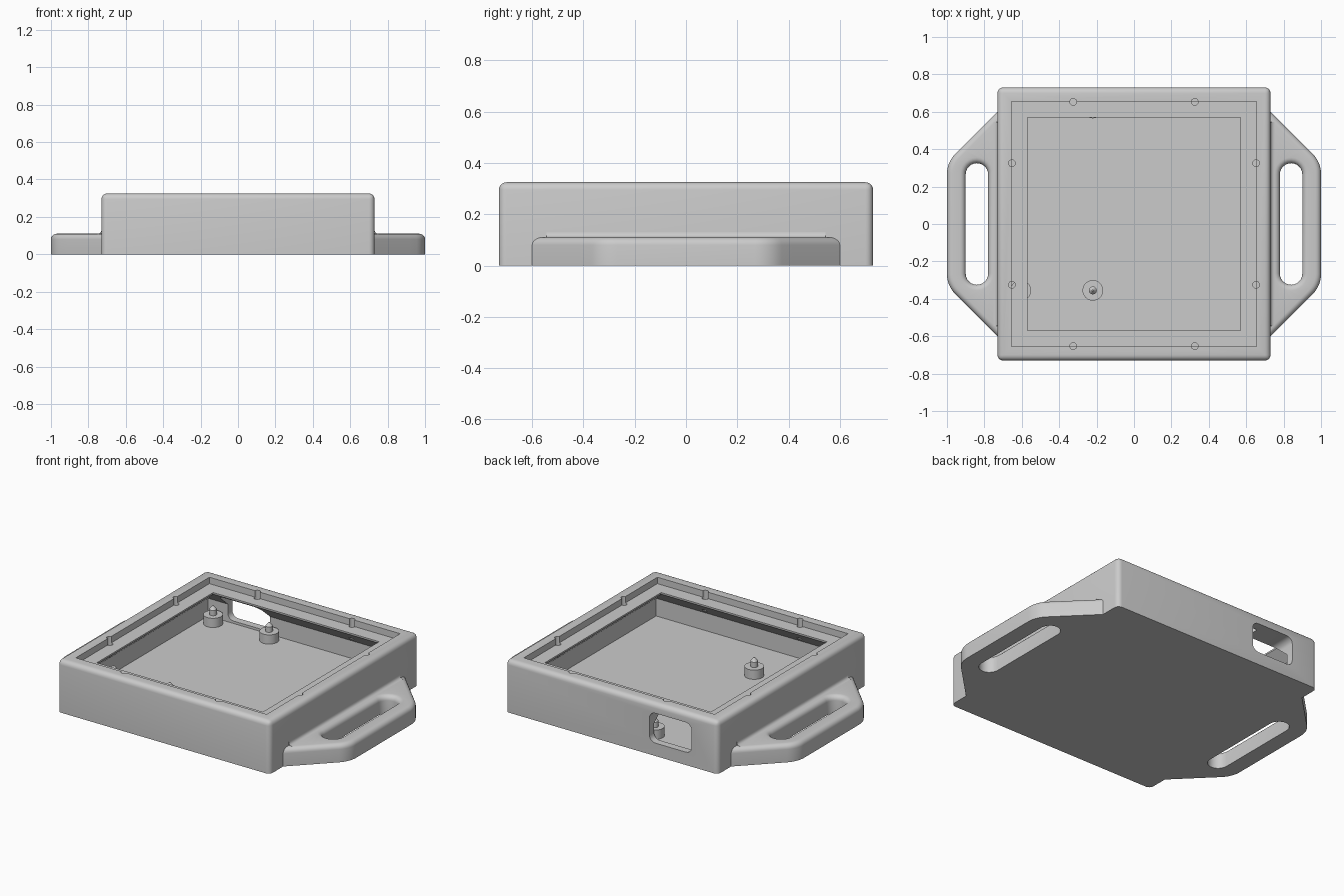
import bpy, bmesh
from math import sin, cos, pi, radians

if "Cube" in bpy.data.objects:
    bpy.data.objects.remove(bpy.data.objects["Cube"])

grey = bpy.data.materials.new("light_grey")
grey.use_nodes = True
grey.diffuse_color = (0.6, 0.6, 0.6, 1)
grey.node_tree.nodes["Principled BSDF"].inputs["Base Color"].default_value = (0.6, 0.6, 0.6, 1)


def make(name, bm):
    bmesh.ops.recalc_face_normals(bm, faces=bm.faces)
    mesh = bpy.data.meshes.new(name)
    bm.to_mesh(mesh)
    bm.free()
    mesh.materials.append(grey)
    obj = bpy.data.objects.new(name, mesh)
    bpy.context.collection.objects.link(obj)
    return obj


def activate(obj):
    bpy.ops.object.select_all(action='DESELECT')
    obj.select_set(True)
    bpy.context.view_layer.objects.active = obj


def smooth(obj):
    activate(obj)
    bpy.ops.object.shade_smooth_by_angle(angle=radians(32))


def cut(obj, cutter):
    mod = obj.modifiers.new("cut", 'BOOLEAN')
    mod.operation, mod.solver, mod.object = 'DIFFERENCE', 'EXACT', cutter
    activate(obj)
    bpy.ops.object.modifier_apply(modifier=mod.name)
    bpy.data.objects.remove(cutter)


def loft(rings, closed=False):
    """Skin equal rings of points, capping the ends unless closed."""
    bm = bmesh.new()
    vs = [[bm.verts.new(p) for p in ring] for ring in rings]
    n = len(vs[0])
    pairs = list(zip(vs, vs[1:])) + ([(vs[-1], vs[0])] if closed else [])
    for a, b in pairs:
        for i in range(n):
            j = (i + 1) % n
            bm.faces.new((a[i], a[j], b[j], b[i]))
    if not closed:
        bm.faces.new(vs[0])
        bm.faces.new(vs[-1])
    return bm


def box(x0, x1, y0, y1, z0, z1):
    def rect(z):
        return [(x0, y0, z), (x1, y0, z), (x1, y1, z), (x0, y1, z)]
    return loft([rect(z0), rect(z1)])


def bevel(bm, rule, width, segments):
    edges = [e for e in bm.edges if rule(*[v.co for v in e.verts])]
    bmesh.ops.bevel(bm, geom=edges, offset=width, segments=segments,
                    profile=0.5, affect='EDGES', clamp_overlap=True)


# Case: rounded outer block, sharp at the base
W, H = 0.73, 0.325
bm = box(-W, W, -W, W, 0, H)
bevel(bm, lambda a, b: a.z + b.z > 0.1, 0.03, 5)
case = make("case", bm)

# Cavity with lid ledge carried on a sloped overhang
levels = [(0.685, 0.065), (0.685, 0.175), (0.57, 0.275),
          (0.57, 0.285), (0.655, 0.285), (0.655, 0.4)]
cavity = loft([[(-a, -a, z), (a, -a, z), (a, a, z), (-a, a, z)] for a, z in levels])
cut(case, make("cavity_cutter", cavity))

# Connector window in the back wall
bm = box(-0.55, -0.26, 0.5, 0.8, 0.08, 0.265)
bevel(bm, lambda a, b: abs(a.y - b.y) > 0.1, 0.04, 5)
cut(case, make("window_cutter", bm))

# Pin holes along the ledge
for s in (-1, 1):
    for t in (-1, 1):
        for x, y in ((s * 0.325, t * 0.653), (s * 0.653, t * 0.325)):
            ring = [(x + 0.018 * cos(k * pi / 8), y + 0.018 * sin(k * pi / 8))
                    for k in range(16)]
            hole = loft([[(u, v, z) for u, v in ring] for z in (0.2, 0.4)])
            cut(case, make("pin_hole_cutter", hole))
smooth(case)

# Side handles: rounded outline and slot share one ring layout
M = 13
ROUND = 0.03
TOP = 0.11


def mirrored(half, z, side):
    full = half + [(x, -y) for x, y in reversed(half)]
    return [(side * x, y, z) for x, y in full]


def outline(inset, z, side):
    r = 0.15 - inset
    half = [(0.85 + r * cos(k * pi / 24), 0.268 + r * sin(k * pi / 24)) for k in range(7)]
    x, y = half[-1]
    step = (x - 0.71) / 6
    half += [(x - step * k, y + step * k) for k in range(1, 7)]
    return mirrored(half, z, side)


def slot(grow, z, side):
    r = 0.06 + grow
    half = [(0.84 + r * cos(k * pi / (M - 1)), 0.265 + r * sin(k * pi / (M - 1)))
            for k in range(M)]
    return mirrored(half, z, side)


arc = [(ROUND * (1 - cos(k * pi / 10)), TOP - ROUND + ROUND * sin(k * pi / 10))
       for k in range(6)]
section = [(0, 0)] + arc
for side, label in ((1, "left"), (-1, "right")):
    rings = [outline(i, z, side) for i, z in section]
    rings += [slot(i, z, side) for i, z in reversed(section)]
    smooth(make(label + "_handle", loft(rings, closed=True)))

    # Concave fillet where the handle meets the case
    curve = [(0.75 - 0.02 * cos(k * pi / 10), 0.13 - 0.02 * sin(k * pi / 10))
             for k in range(6)]
    prof = [(0.72, 0.10), (0.72, 0.13)] + curve + [(0.75, 0.10)]
    strip = loft([[(side * x, y, z) for x, z in prof] for y in (-0.545, 0.545)])
    smooth(make(label + "_handle_fillet", strip))

# Board standoffs with pointed locating pins
post = [(0.055, 0.05), (0.055, 0.122), (0.021, 0.122), (0.021, 0.155), (0.004, 0.176)]
for x in (-0.605, -0.22):
    for y in (-0.355, 0.62):
        rings = [[(x + r * cos(k * pi / 16), y + r * sin(k * pi / 16), z)
                  for k in range(32)] for r, z in post]
        smooth(make("standoff", loft(rings)))
